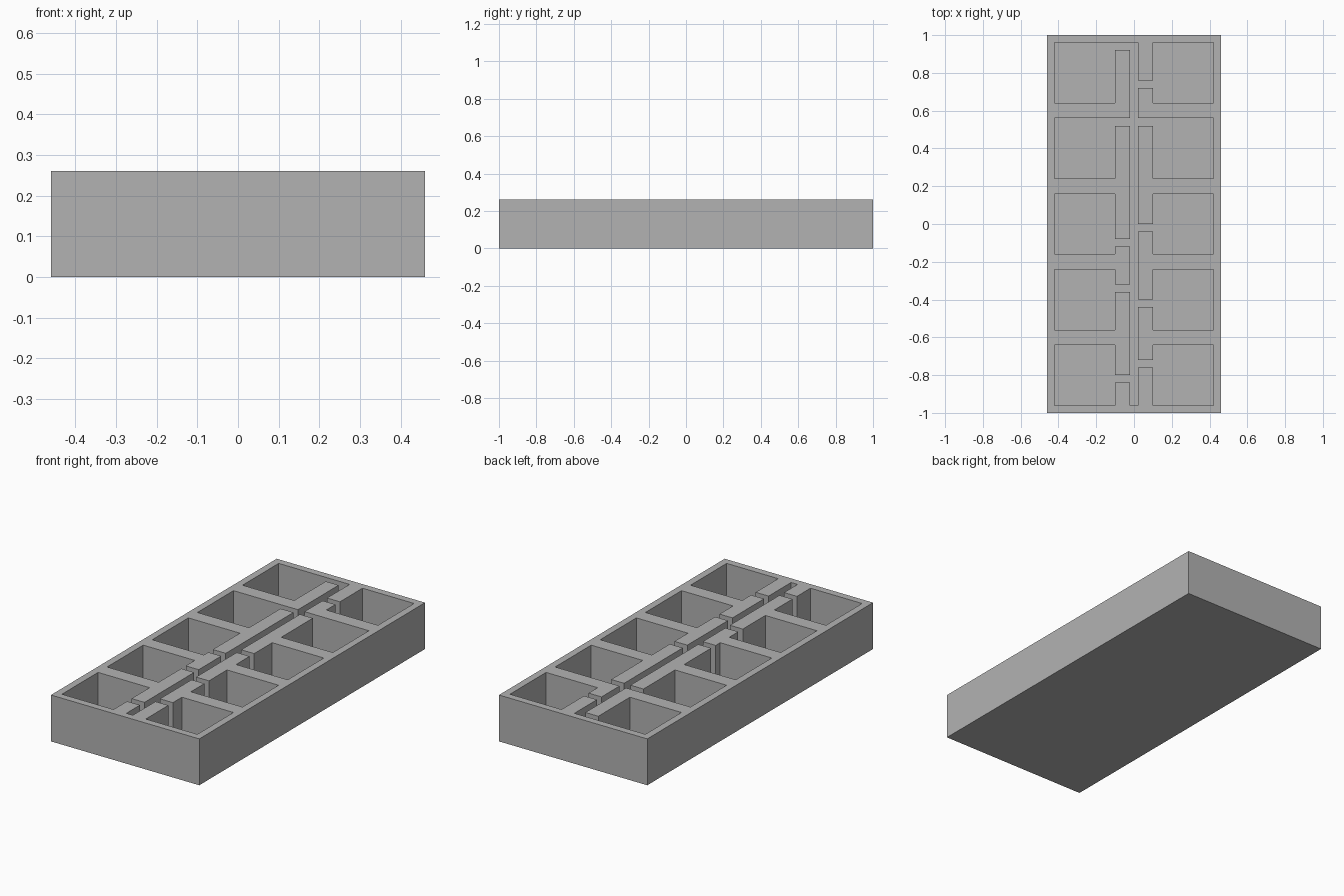
import bpy
import bmesh

cube = bpy.data.objects.get("Cube")
if cube:
    bpy.data.objects.remove(cube, do_unlink=True)

# Plan is laid out on modules of one doorway width
UNIT = 0.04
COLS, ROWS = 23, 50
HEIGHT, FLOOR = 0.26, 0.03

# Doorway row for each room, counted from the front wall
LEFT_DOORS = {4, 16, 22, 38, 48}      # openings on the -x side
RIGHT_DOORS = {6, 14, 24, 38, 43}     # openings on the +x side


def is_open(col, row):
    """True where the plan is hollow: corridor, rooms or doorways."""
    if not 0 < row < ROWS - 1:
        return False
    if col == 11:
        return True
    if col in (9, 10):
        return row in LEFT_DOORS
    if col in (12, 13):
        return row in RIGHT_DOORS
    in_room = 1 <= col <= 8 or 14 <= col <= 21
    return in_room and (row - 1) % 10 < 8


bm = bmesh.new()

# Top plate of the block
bmesh.ops.create_grid(bm, x_segments=COLS, y_segments=ROWS, size=0.5)
for v in bm.verts:
    v.co.x *= COLS * UNIT
    v.co.y *= ROWS * UNIT
    v.co.z = HEIGHT

# Outer sides and underside
rim = [e for e in bm.edges if e.is_boundary]
skirt = bmesh.ops.extrude_edge_only(bm, edges=rim)["geom"]
for v in skirt:
    if isinstance(v, bmesh.types.BMVert):
        v.co.z = 0
base = [e for e in bm.edges if e.is_boundary and e.verts[0].co.z == 0]
bmesh.ops.edgeloop_fill(bm, edges=base)

# Sink the rooms, corridor and doorways
hollow = []
for f in bm.faces:
    c = f.calc_center_median()
    col = int(c.x / UNIT + COLS / 2)
    row = int(c.y / UNIT + ROWS / 2)
    if c.z > HEIGHT - 0.001 and is_open(col, row):
        hollow.append(f)
sunk = bmesh.ops.extrude_face_region(bm, geom=hollow)["geom"]
for v in sunk:
    if isinstance(v, bmesh.types.BMVert):
        v.co.z = FLOOR
leftover = [f for f in hollow if f.is_valid]
if leftover:
    bmesh.ops.delete(bm, geom=leftover, context="FACES")

# Merge flat areas into clean faces
bmesh.ops.recalc_face_normals(bm, faces=bm.faces[:])
bmesh.ops.dissolve_limit(bm, angle_limit=0.01, verts=bm.verts[:], edges=bm.edges[:])

mesh = bpy.data.meshes.new("compartment_tray")
bm.to_mesh(mesh)
bm.free()

# Plain grey finish
grey = bpy.data.materials.new("plain_grey")
grey.use_nodes = True
colour = (0.45, 0.45, 0.45, 1)
grey.diffuse_color = colour
grey.node_tree.nodes["Principled BSDF"].inputs["Base Color"].default_value = colour
mesh.materials.append(grey)

tray = bpy.data.objects.new("compartment_tray", mesh)
bpy.context.collection.objects.link(tray)
